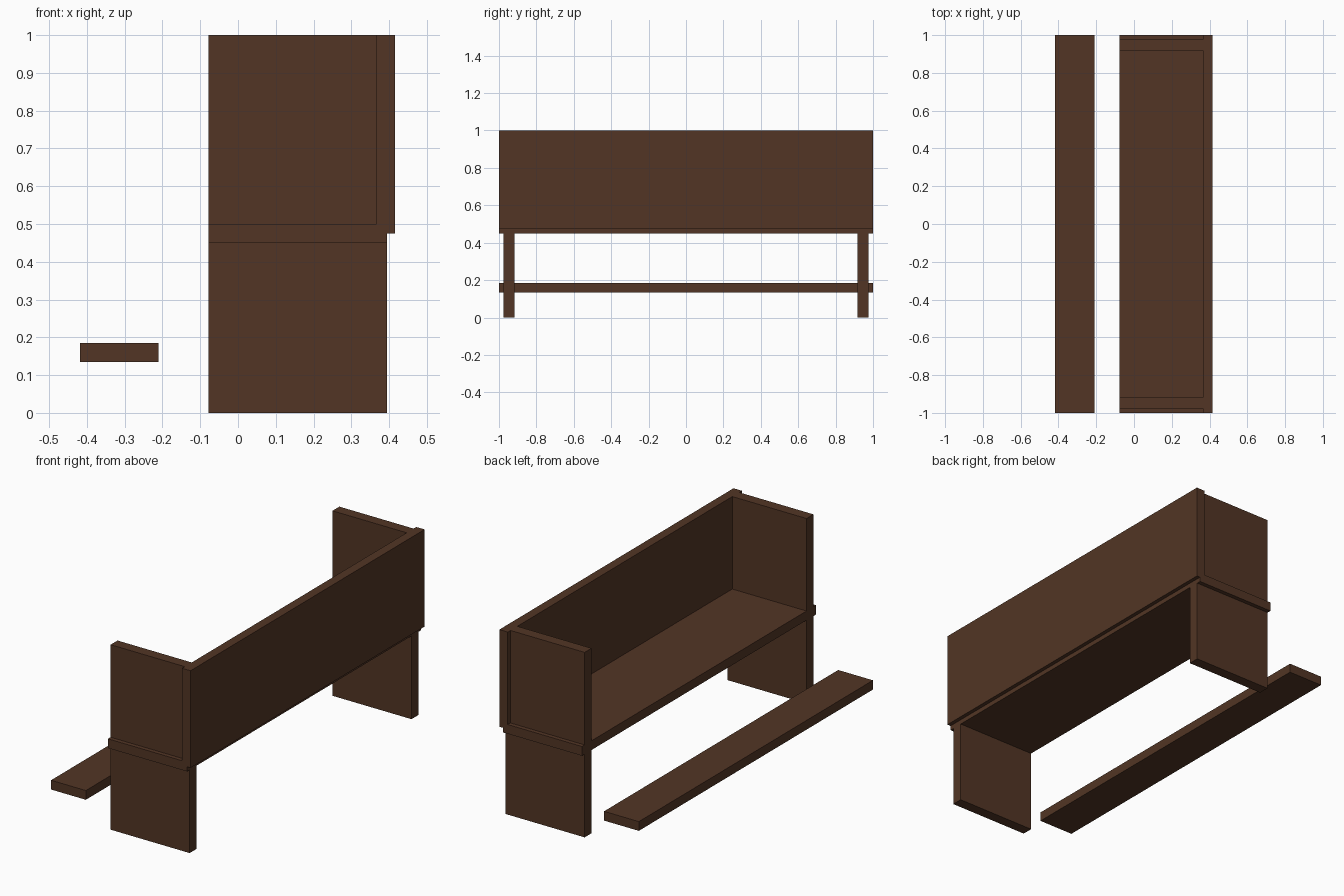
import bpy

if "Cube" in bpy.data.objects:
    bpy.data.objects.remove(bpy.data.objects["Cube"])

# Single dark wood colour
wood = bpy.data.materials.new("dark_brown_wood")
wood.diffuse_color = (0.085, 0.036, 0.018, 1.0)
wood.use_nodes = True
wood.node_tree.nodes["Principled BSDF"].inputs["Base Color"].default_value = wood.diffuse_color


def board(name, x, y, z):
    """Flat-faced board from its (min, max) extents on each axis."""
    centre = [(a + b) / 2 for a, b in (x, y, z)]
    bpy.ops.mesh.primitive_cube_add(size=1, location=centre)
    ob = bpy.context.object
    ob.name = name
    ob.scale = [b - a for a, b in (x, y, z)]
    bpy.ops.object.transform_apply(location=False, rotation=False, scale=True)
    ob.data.materials.append(wood)
    return ob


# Seat, backrest and the separate low kneeling board
board("seat", (-0.078, 0.395), (-1, 1), (0.45, 0.50))
board("backrest", (0.366, 0.416), (-1, 1), (0.475, 1.0))
board("kneeling_board", (-0.418, -0.21), (-1, 1), (0.135, 0.185))

# Leg panel and arm panel at each end, set in from the seat ends
for side, sign in (("front", -1), ("rear", 1)):
    y = sorted((sign * 0.918, sign * 0.977))
    board(side + "_leg", (-0.078, 0.395), y, (0.0, 0.45))
    board(side + "_arm_panel", (-0.078, 0.366), y, (0.50, 1.0))
